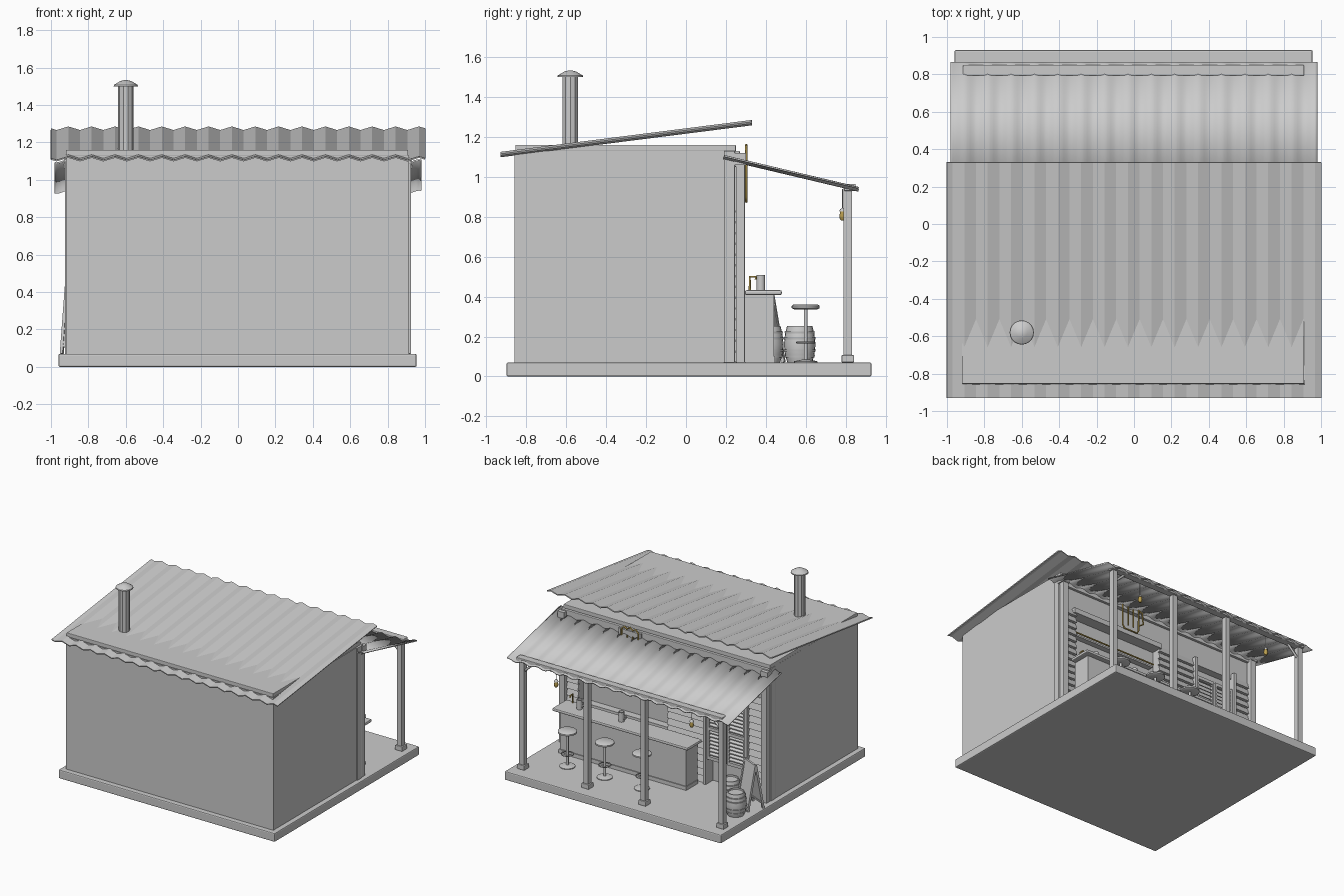
import bpy, bmesh, math
from mathutils import Matrix, Vector

if "Cube" in bpy.data.objects:
    bpy.data.objects.remove(bpy.data.objects["Cube"], do_unlink=True)


def material(name, rgb):
    m = bpy.data.materials.new(name)
    m.use_nodes = True
    m.diffuse_color = (*rgb, 1)
    m.node_tree.nodes["Principled BSDF"].inputs["Base Color"].default_value = (*rgb, 1)
    return m


GREY = material("plain grey", (0.6, 0.6, 0.6))
GOLD = material("gold", (0.5, 0.35, 0.08))


def finish(name, bm, mat=GREY, smooth=False):
    bmesh.ops.recalc_face_normals(bm, faces=bm.faces)
    me = bpy.data.meshes.new(name)
    bm.to_mesh(me)
    bm.free()
    me.materials.append(mat)
    ob = bpy.data.objects.new(name, me)
    bpy.context.collection.objects.link(ob)
    if smooth:
        bpy.ops.object.select_all(action="DESELECT")
        ob.select_set(True)
        bpy.context.view_layer.objects.active = ob
        bpy.ops.object.shade_smooth_by_angle(angle=math.radians(40))
    return ob


def box(name, xs, ys, zs, mat=GREY, bevel=0):
    bm = bmesh.new()
    bmesh.ops.create_cube(bm, size=1)
    for v in bm.verts:
        v.co = [(a + b) / 2 + c * (b - a) for c, (a, b) in zip(v.co, (xs, ys, zs))]
    ob = finish(name, bm, mat)
    if bevel:
        mod = ob.modifiers.new("bevel", "BEVEL")
        mod.width, mod.segments = bevel, 2
    return ob


def lathe(name, x, y, profile, sides=20, mat=GREY, smooth=True):
    # profile is a list of (radius, height)
    bm = bmesh.new()
    rings = [[bm.verts.new((x + r * math.cos(2 * math.pi * i / sides),
                            y + r * math.sin(2 * math.pi * i / sides), z))
              for i in range(sides)] for r, z in profile]
    for a, b in zip(rings, rings[1:]):
        for i in range(sides):
            j = (i + 1) % sides
            bm.faces.new((a[i], a[j], b[j], b[i]))
    bm.faces.new(rings[0])
    bm.faces.new(rings[-1])
    return finish(name, bm, mat, smooth)


def tube(name, points, radius, mat=GREY, cyclic=False):
    cu = bpy.data.curves.new(name, "CURVE")
    cu.dimensions = "3D"
    cu.bevel_depth, cu.bevel_resolution, cu.use_fill_caps = radius, 2, True
    sp = cu.splines.new("POLY")
    sp.points.add(len(points) - 1)
    for p, co in zip(sp.points, points):
        p.co = (*co, 1)
    sp.use_cyclic_u = cyclic
    cu.materials.append(mat)
    ob = bpy.data.objects.new(name, cu)
    bpy.context.collection.objects.link(ob)
    return ob


def sheet(name, half, start, end, wave, steps, smooth):
    # corrugated sheet running from start (y, z) to end (y, z)
    period, valley = 0.125, -0.845
    n = int(2 * half / period) + 2
    xs = [valley + period * (k / steps) for k in range(-2 * steps, n * steps)]
    xs = [-half] + [x for x in xs if -half + .001 < x < half - .001] + [half]
    bm = bmesh.new()
    rows = []
    for y, z in (start, end):
        row = []
        for x in xs:
            t = ((x - valley) / period) % 1
            lift = -math.cos(2 * math.pi * t) if smooth else 1 - 4 * abs(t - 0.5)
            row.append(bm.verts.new((x, y, z + wave * lift)))
        rows.append(row)
    for i in range(len(xs) - 1):
        bm.faces.new((rows[0][i], rows[0][i + 1], rows[1][i + 1], rows[1][i]))
    ob = finish(name, bm, GREY, smooth)
    mod = ob.modifiers.new("thickness", "SOLIDIFY")
    mod.thickness, mod.offset = 0.008, 0


# Platform, main building and ceiling slab
box("platform", (-.96, .955), (-.9, .93), (0, .07), bevel=.008)
box("main_walls", (-.92, .915), (-.86, .19), (.07, 1.13))
box("ceiling_slab", (-.92, .91), (-.855, .25), (1.128, 1.16), bevel=.004)

# Corrugated roof and porch awning
sheet("main_roof", 1.0, (-.93, 1.112), (.33, 1.272), .0095, 2, False)
sheet("porch_awning", .98, (.19, 1.098), (.865, .938), .008, 8, True)

# Chimney
lathe("chimney_pipe", -.6, -.58, [(.041, 1.1), (.041, 1.505)], 10, smooth=False)
lathe("chimney_cap", -.6, -.58, [(.065, 1.5), (.063, 1.508), (.03, 1.528), (.01, 1.533)], 20)

# Front wall: corner trim, header, panels around the serving hatch and doorway
for side in (-1, 1):
    box("corner_trim", sorted((side * .865, side * .925)), (.19, .245), (.07, 1.13), bevel=.003)
    box("corner_post", sorted((side * .87, side * .92)), (.25, .295), (.07, 1.12), bevel=.003)
    box("header_bracket", sorted((side * .87, side * .93)), (.24, .3), (1.06, 1.12))
box("header_beam", (-.92, .92), (.19, .27), (1.05, 1.13), bevel=.004)
box("upper_wall", (-.87, .87), (.19, .25), (.86, 1.06))
box("hatch_lower_wall", (-.02, .8), (.19, .25), (.07, .42))


def siding(x0, x1, z0=.07, z1=.88):
    box("wall_panel", (x0, x1), (.19, .248), (z0, z1))
    n = round((z1 - z0) / .055)
    step = (z1 - z0) / n
    for i in range(n):
        z = z0 + i * step
        plank = box("siding_plank", (x0, x1), (.245, .27), (z + .004, z + step - .003))
        for v in plank.data.vertices:
            if v.co.z > z + step / 2 and v.co.y > .26:
                v.co.y = .256


siding(.77, .87)
siding(-.35, -.02)
siding(-.87, -.73)
for x in (-.73, -.36):
    box("door_jamb", (x - .012, x + .012), (.19, .285), (.07, .9))
box("hatch_lintel", (-.03, .8), (.19, .28), (.85, .89))
box("hatch_shelf", (.02, .78), (.19, .235), (.69, .703))
tube("hatch_gold_rail", [(.02, .245, .71), (.79, .245, .71)], .006, GOLD)

# Louvred swing doors
for x0, x1 in ((-.715, -.55), (-.54, -.375)):
    for a in (x0, x1 - .018):
        box("door_stile", (a, a + .018), (.245, .27), (.27, .76))
    for z in (.27, .505, .735):
        box("door_rail", (x0, x1), (.245, .27), (z, z + .025))
    for i in range(15):
        z = .305 + i * .029
        slat = box("door_louvre", (x0 + .015, x1 - .015), (.25, .266), (z, z + .008))
        for v in slat.data.vertices:
            v.co.z += .014 if v.co.y < .258 else 0

# Serving counter with mugs and a tap
box("counter_body", (-.31, .81), (.295, .44), (.07, .41))
box("counter_top", (-.35, .85), (.295, .48), (.408, .432), bevel=.008)
box("counter_plinth", (-.315, .815), (.295, .447), (.07, .1))
for x in (.31, .68):
    lathe("mug", x, .375, [(.022, .43), (.022, .508), (.018, .508), (.017, .45)], 14)
    tube("mug_handle", [(x - .02, .375, .495), (x - .04, .375, .485),
                        (x - .04, .375, .46), (x - .02, .375, .45)], .004)
tube("counter_tap", [(.78, .32, .43), (.78, .32, .5), (.78, .35, .5), (.78, .35, .485)], .006, GOLD)

# Bar stools
for x in (.63, .3, -.03):
    lathe("stool_base", x, .6, [(.058, .07), (.058, .076), (.014, .085)], 20)
    lathe("stool_stem", x, .6, [(.01, .08), (.01, .345)], 10)
    lathe("stool_seat", x, .6, [(.055, .335), (.07, .342), (.07, .354), (.06, .361)], 24)
    ring = [(x + .045 * math.cos(i * math.pi / 8), .6 + .045 * math.sin(i * math.pi / 8), .17)
            for i in range(16)]
    tube("stool_footring", ring, .004, cyclic=True)
    tube("stool_spoke", [(x - .045, .6, .17), (x + .045, .6, .17)], .003)

# Barrels
for x, y in ((-.84, .57), (-.68, .41)):
    lathe("barrel", x, y, [(.062, .07), (.074, .11), (.079, .16), (.074, .21), (.064, .252),
                           (.056, .252), (.055, .24)], 20)
    for z, r in ((.1, .074), (.13, .079), (.19, .079), (.22, .074)):
        lathe("barrel_hoop", x, y, [(r, z - .006), (r + .002, z + .006)], 20)

# Folding chalkboard
for side in (-1, 1):
    place = (Matrix.Translation((-.85, .4, .43)) @ Matrix.Rotation(-.42, 4, "Z")
             @ Matrix.Rotation(side * .18, 4, "X"))
    parts = [("board_panel", (-.07, .07), (-.004, .004), (-.33, -.01))]
    parts += [("board_leg", (x - .008, x + .008), (-.008, .008), (-.365, 0)) for x in (-.072, .072)]
    parts += [("board_rail", (-.07, .07), (-.007, .007), (z - .008, z + .008)) for z in (-.012, -.32)]
    for part in parts:
        box(*part).matrix_world = place

# Porch posts, beam and braces
for x in (.875, .305, -.2, -.89):
    box("porch_post", (x - .021, x + .021), (.79, .832), (.07, .95))
    box("post_foot", (x - .032, x + .032), (.78, .842), (.07, .107), bevel=.004)
box("porch_beam", (-.915, .91), (.793, .85), (.93, .965), bevel=.004)
for x, d in ((.875, -1), (-.89, 1)):
    tube("post_brace", [(x, .811, .84), (x + d * .1, .811, .935)], .009)

# Hanging lanterns
for x in (.6, -.6):
    tube("lantern_rod", [(x, .785, .94), (x, .785, .83)], .003)
    lathe("lantern_cap", x, .785, [(.016, .826), (.014, .836), (.004, .845)], 12)
    lathe("lantern_glass", x, .785, [(.008, .782), (.014, .79), (.016, .805), (.012, .828)], 12, GOLD)

# Gold mug-shaped wall sign
box("sign_mount", (.2, .4), (.25, .285), (1.05, 1.12))
outline = [(.21, 1.13), (.21, .9), (.225, .875), (.345, .875), (.36, .9), (.36, 1.13),
           (.335, 1.155), (.31, 1.14), (.285, 1.16), (.26, 1.14), (.235, 1.155)]
tube("sign_outline", [(x, .302, z) for x, z in outline], .006, GOLD, True)
tube("sign_handle", [(x, .302, z) for x, z in
                     ((.21, 1.07), (.175, 1.06), (.165, .97), (.21, .94))], .006, GOLD)
for x in (.26, .31):
    tube("sign_bar", [(x, .302, .91), (x, .302, 1.09)], .005, GOLD)
